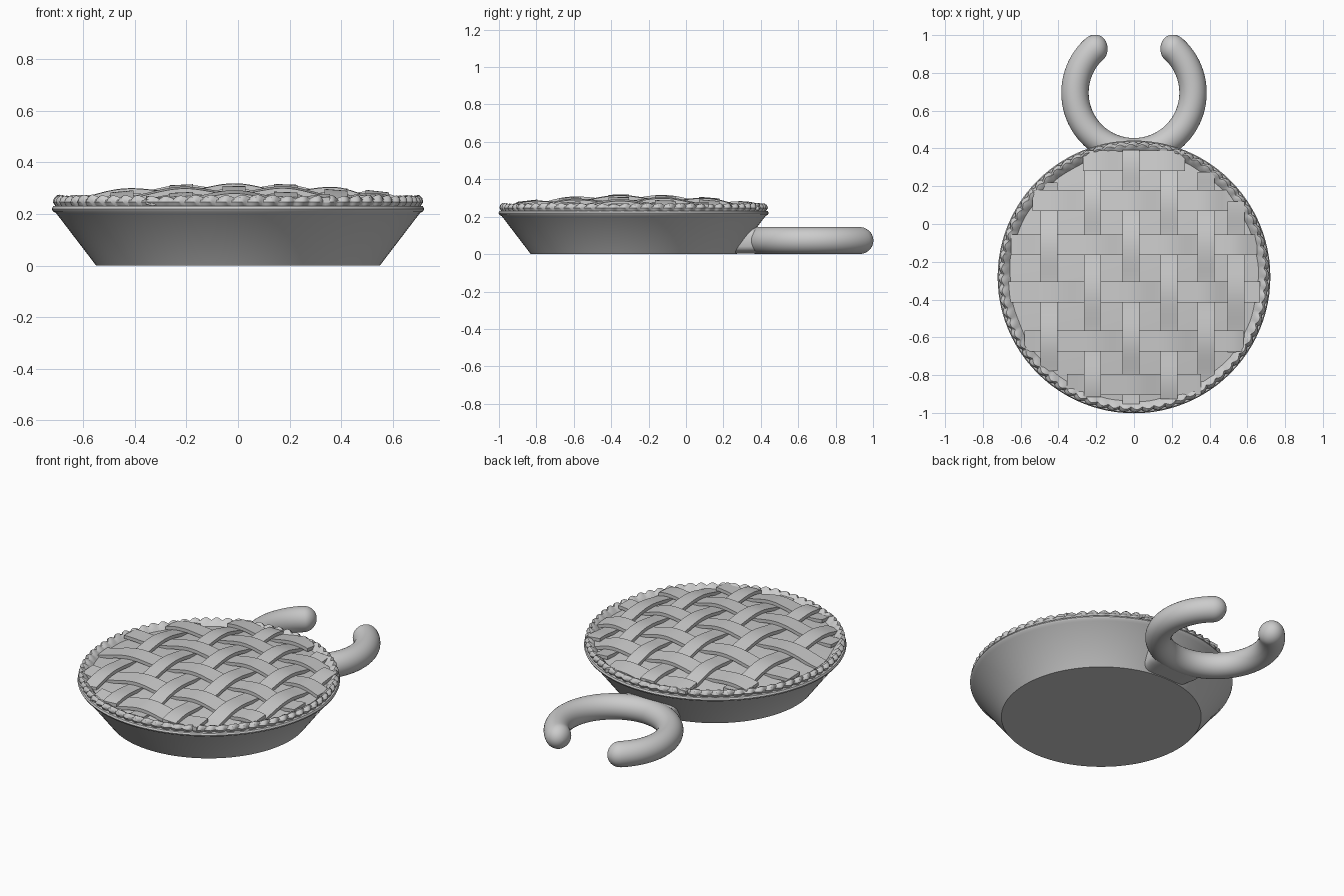
import bpy, bmesh
from math import sin, cos, pi, radians, sqrt

cube = bpy.data.objects.get("Cube")
if cube:
    bpy.data.objects.remove(cube, do_unlink=True)

CY = -0.28            # centre of the pie along y
grey = bpy.data.materials.new("plain grey")
grey.use_nodes = True
grey.diffuse_color = (0.6, 0.6, 0.6, 1)
grey.node_tree.nodes["Principled BSDF"].inputs["Base Color"].default_value = grey.diffuse_color


def loft(name, rings, close_rows=False, caps=False, angle=35):
    """Skin a list of closed rings of points into a smooth-by-angle object."""
    bm = bmesh.new()
    rows = [[bm.verts.new(p) for p in ring] for ring in rings]
    n = len(rows[0])
    pairs = list(zip(rows, rows[1:]))
    if close_rows:
        pairs.append((rows[-1], rows[0]))
    for a, b in pairs:
        for i in range(n):
            j = (i + 1) % n
            bm.faces.new((a[i], a[j], b[j], b[i]))
    if caps:
        bm.faces.new(rows[0][::-1])
        bm.faces.new(rows[-1])
    bmesh.ops.remove_doubles(bm, verts=bm.verts, dist=1e-5)
    bmesh.ops.recalc_face_normals(bm, faces=bm.faces)
    mesh = bpy.data.meshes.new(name)
    bm.to_mesh(mesh)
    bm.free()
    mesh.materials.append(grey)
    ob = bpy.data.objects.new(name, mesh)
    bpy.context.collection.objects.link(ob)
    bpy.ops.object.select_all(action='DESELECT')
    ob.select_set(True)
    bpy.context.view_layer.objects.active = ob
    bpy.ops.object.shade_smooth_by_angle(angle=radians(angle))
    return ob


def circle(r, z, n=96):
    return [(r * cos(2 * pi * i / n), CY + r * sin(2 * pi * i / n), z) for i in range(n)]


def dome(x, y):
    """Height of the filling, highest in the middle."""
    return 0.235 + 0.047 * (1 - (x * x + (y - CY) ** 2) / 0.46)


# Sloping pan with a rounded lip
pan = [(0.55, 0), (0.705, 0.203), (0.717, 0.21), (0.722, 0.22), (0.717, 0.23), (0.65, 0.232)]
loft("pan", [circle(r, z) for r, z in pan], caps=True)

# Domed filling
fill = [circle(0.68 * k / 12, dome(0, CY + 0.68 * k / 12)) for k in range(1, 13)]
loft("filling", fill + [circle(0.68, 0.225)], caps=True)

# Crimped crust edge: the pinches lean as they go over the rim
profile = [(0.65, 0.23), (0.668, 0.25), (0.688, 0.268), (0.702, 0.272),
           (0.714, 0.262), (0.718, 0.246), (0.708, 0.23)]
N, PINCHES = 576, 72
crust = []
for k, (r, z) in enumerate(profile):
    ring = []
    for i in range(N):
        a = 2 * pi * i / N
        pinch = 1 - abs(sin(PINCHES / 2 * a + 0.25 * k))
        wobble = 0.004 * sin(7 * a) + 0.003 * sin(17 * a + 1)
        rr = r - 0.014 * pinch * (k > 2) + wobble * (k < 3)
        zz = z - 0.011 * pinch * (1 < k < 5) + 0.5 * wobble * (0 < k < 5)
        ring.append((rr * cos(a), CY + rr * sin(a), zz))
    crust.append(ring)
loft("crust_edge", crust, close_rows=True, angle=40)

# Woven lattice
columns = [-0.45, -0.22, -0.015, 0.185, 0.38, 0.54]
rows = [-0.85, -0.62, -0.36, -0.11, 0.125, 0.335]


def index_at(s, centres):
    """Fractional strip number at a position, extended past both ends."""
    k = 0
    while k < len(centres) - 2 and s > centres[k + 1]:
        k += 1
    return k + (s - centres[k]) / (centres[k + 1] - centres[k])


def strip(name, centre, number, across, vertical, width):
    off = centre if vertical else centre - CY
    half = sqrt(0.672 ** 2 - off ** 2)
    mid = CY if vertical else 0
    rings = []
    for i in range(65):
        s = mid + half * (i / 32 - 1)
        sign = -1 if vertical else 1
        lift = 0.014 + 0.013 * sign * cos(pi * (index_at(s, across) + number))
        ring = []
        for side, up in ((-1, -1), (1, -1), (1, 1), (-1, 1)):
            c = centre + side * width / 2
            x, y = (c, s) if vertical else (s, c)
            ring.append((x, y, dome(x, y) + lift + up * 0.01))
        rings.append(ring)
    loft(name, rings, caps=True, angle=30)


for k, x in enumerate(columns):
    strip(f"lattice_column_{k + 1}", x, k, rows, True, 0.09)
for k, y in enumerate(rows):
    strip(f"lattice_row_{k + 1}", y, k, columns, False, 0.11)

# Open ring handle with rounded tips
RING_Y, MAJOR, MINOR = 0.695, 0.3125, 0.0725
start, end = radians(132), radians(408)
stations = []
for k in range(9):
    t = pi / 2 * k / 8
    stations.append((start - MINOR / MAJOR * cos(t), MINOR * max(sin(t), 0.02)))
stations += [(start + (end - start) * k / 64, MINOR) for k in range(1, 64)]
stations += [(start + end - a, r) for a, r in stations[8::-1]]
handle = []
for a, r in stations:
    ring = []
    for i in range(32):
        b = 2 * pi * i / 32
        d = MAJOR + r * cos(b)
        ring.append((d * cos(a), RING_Y + d * sin(a), MINOR + r * sin(b)))
    handle.append(ring)
loft("ring_handle", handle, caps=True, angle=50)

# Neck joining the handle to the pan
neck = []
for y, w in ((0.2, 0.15), (0.27, 0.155), (0.33, 0.17), (0.39, 0.17)):
    ring = []
    for i in range(32):
        b = 2 * pi * i / 32
        c, s = cos(b), sin(b)
        ring.append((w * (abs(c) ** 0.5) * (1 if c > 0 else -1), y,
                     MINOR + 0.07 * (abs(s) ** 0.5) * (1 if s > 0 else -1)))
    neck.append(ring)
loft("handle_neck", neck, caps=True, angle=40)
